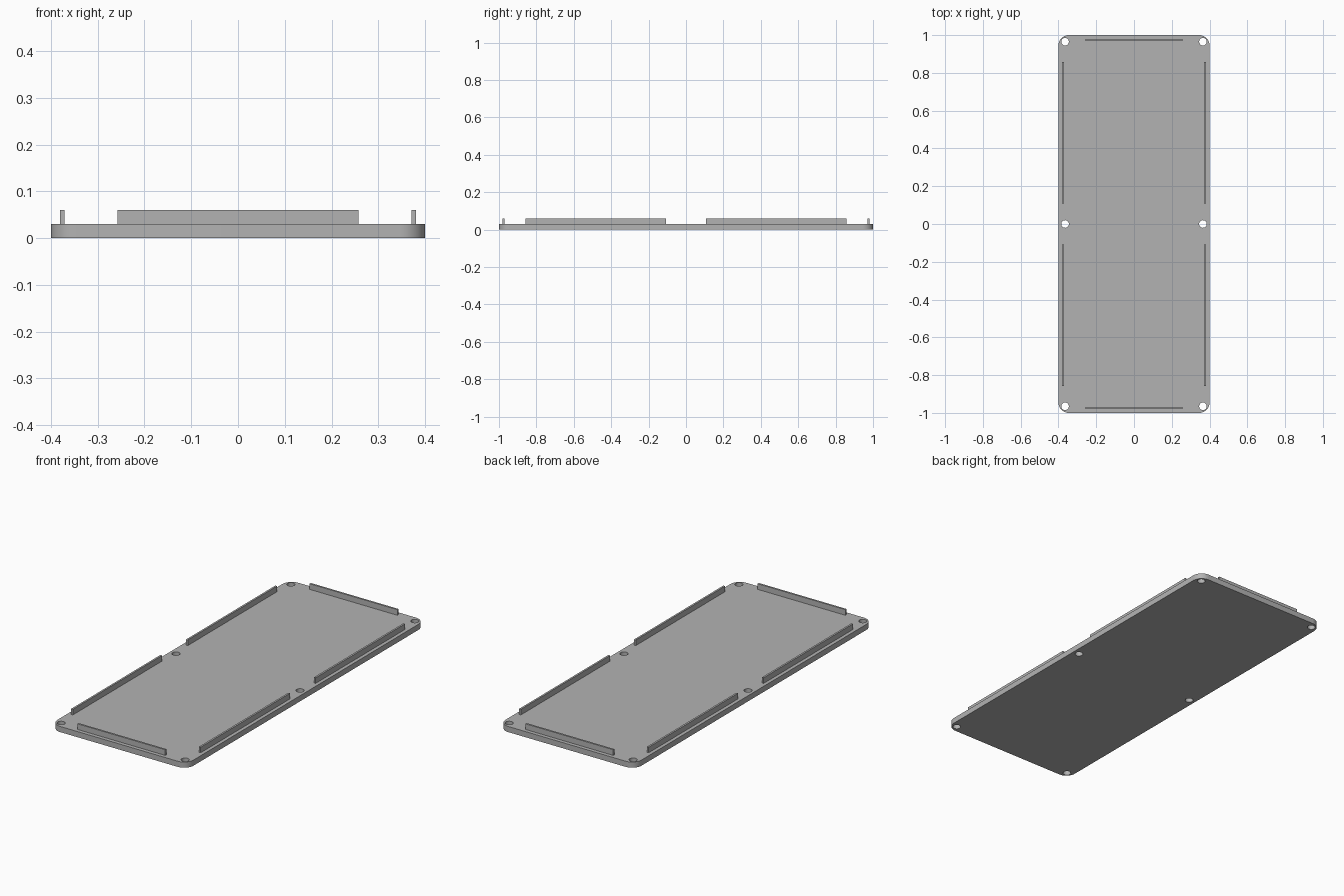
import bpy
import bmesh
from math import cos, sin, pi

cube = bpy.data.objects.get("Cube")
if cube:
    bpy.data.objects.remove(cube, do_unlink=True)

HALF_X, HALF_Y, THICK = 0.4, 1.0, 0.03
CORNER, HOLE = 0.055, 0.02
RAIL_THICK, RAIL_TOP = 0.01, 0.06

grey = bpy.data.materials.new("plain grey")
grey.use_nodes = True
colour = (0.45, 0.45, 0.45, 1)
grey.diffuse_color = colour
grey.node_tree.nodes["Principled BSDF"].inputs["Base Color"].default_value = colour


def finish(bm, name):
    bmesh.ops.recalc_face_normals(bm, faces=bm.faces)
    mesh = bpy.data.meshes.new(name)
    bm.to_mesh(mesh)
    bm.free()
    mesh.materials.append(grey)
    obj = bpy.data.objects.new(name, mesh)
    bpy.context.collection.objects.link(obj)
    return obj


def arc(cx, cy, radius, start, sweep, steps):
    return [(cx + radius * cos(start + sweep * i / steps),
             cy + radius * sin(start + sweep * i / steps)) for i in range(steps + 1)]


def add_loop(bm, points):
    verts = [bm.verts.new((x, y, 0)) for x, y in points]
    return [bm.edges.new((v, verts[i - 1])) for i, v in enumerate(verts)]


# Base plate: rounded outline with six screw holes, extruded upward
bm = bmesh.new()
outline = []
for quarter, (sx, sy) in enumerate([(1, 1), (-1, 1), (-1, -1), (1, -1)]):
    outline += arc(sx * (HALF_X - CORNER), sy * (HALF_Y - CORNER),
                   CORNER, quarter * pi / 2, pi / 2, 12)
edges = add_loop(bm, outline)
for x in (-0.365, 0.365):
    for y in (-0.965, 0, 0.965):
        edges += add_loop(bm, arc(x, y, HOLE, 0, 2 * pi, 32)[:-1])
bmesh.ops.triangle_fill(bm, edges=edges, use_beauty=True)
top = bmesh.ops.extrude_face_region(bm, geom=bm.faces[:], use_keep_orig=True)
bmesh.ops.translate(bm, vec=(0, 0, THICK),
                    verts=[g for g in top["geom"] if isinstance(g, bmesh.types.BMVert)])
plate = finish(bm, "base_plate")
bpy.context.view_layer.objects.active = plate
plate.select_set(True)
bpy.ops.object.shade_smooth_by_angle()
plate.select_set(False)


# Locating rails standing on the plate
def rail(name, x, y, size_x, size_y):
    bm = bmesh.new()
    bmesh.ops.create_cube(bm, size=1)
    height = RAIL_TOP - THICK
    bmesh.ops.scale(bm, vec=(size_x, size_y, height), verts=bm.verts)
    bmesh.ops.translate(bm, vec=(x, y, THICK + height / 2), verts=bm.verts)
    finish(bm, name)


for end, sy in (("front", -1), ("back", 1)):
    rail(end + "_rail", 0, sy * 0.975, 0.516, RAIL_THICK)
    for side, sx in (("right", -1), ("left", 1)):
        rail(f"{side}_{end}_rail", sx * 0.376, sy * 0.483, RAIL_THICK, 0.75)
